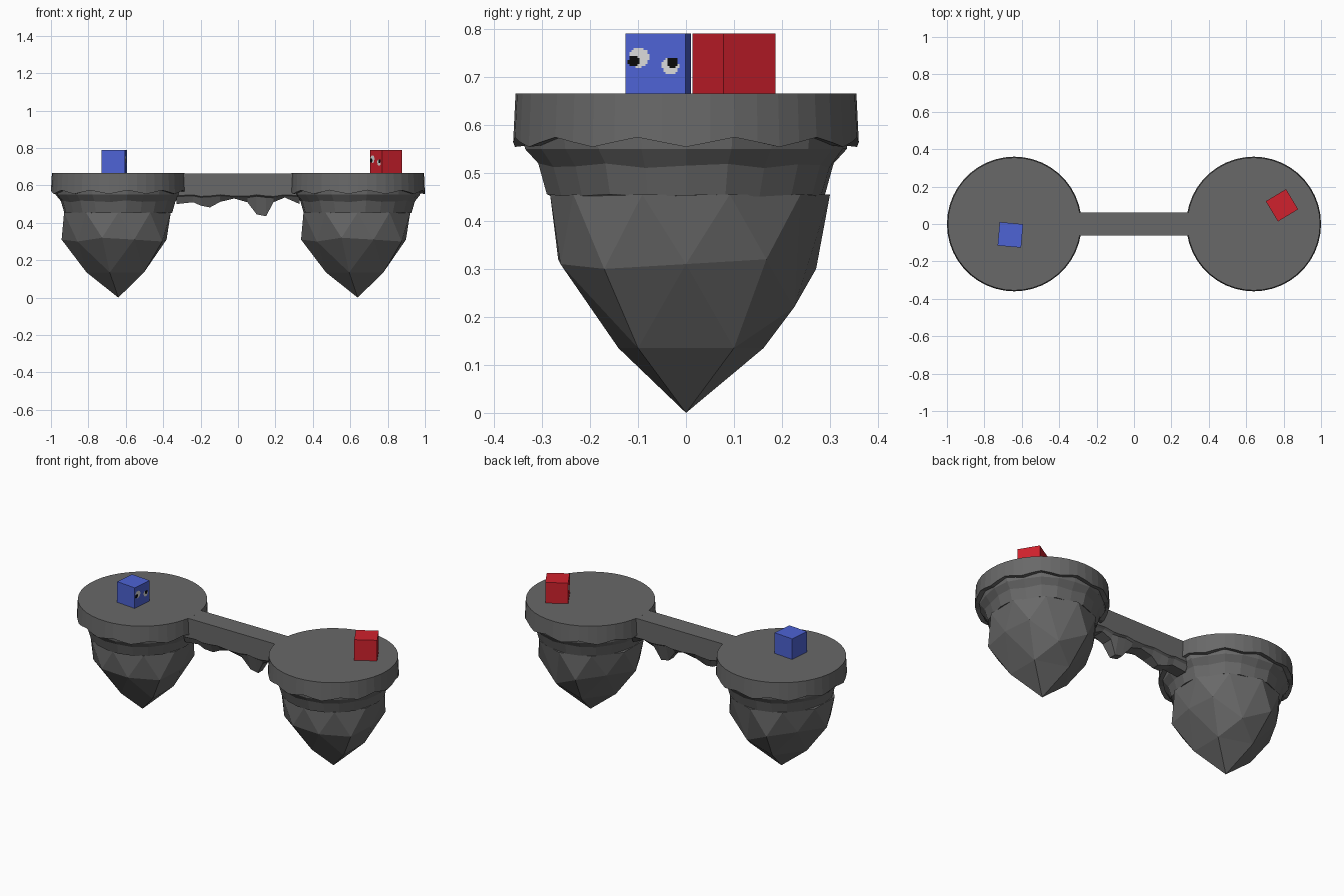
import bpy, bmesh, math
from mathutils import Vector

if "Cube" in bpy.data.objects:
    bpy.data.objects.remove(bpy.data.objects["Cube"])


def material(name, rgb):
    m = bpy.data.materials.new(name)
    m.diffuse_color = (*rgb, 1)
    m.use_nodes = True
    m.node_tree.nodes["Principled BSDF"].inputs["Base Color"].default_value = m.diffuse_color
    return m


STONE = material("stone grey", (0.14, 0.14, 0.14))
BLUE = material("blue", (0.075, 0.125, 0.66))
RED = material("red", (0.63, 0.015, 0.026))
WHITE = material("eye white", (0.7, 0.7, 0.7))
BLACK = material("pupil black", (0.003, 0.003, 0.003))


def finish(bm, name, mats, loc=(0, 0, 0), rot=0):
    bmesh.ops.recalc_face_normals(bm, faces=bm.faces)
    me = bpy.data.meshes.new(name)
    bm.to_mesh(me)
    bm.free()
    ob = bpy.data.objects.new(name, me)
    for m in mats:
        me.materials.append(m)
    ob.location = loc
    ob.rotation_euler.z = rot
    bpy.context.collection.objects.link(ob)
    return ob


def polar(r, deg, z):
    a = math.radians(deg)
    return Vector((r * math.cos(a), r * math.sin(a), z))


def lofted(name, rings, loc):
    """Closed solid through rings that have the same number of points."""
    bm = bmesh.new()
    vs = [[bm.verts.new(p) for p in ring] for ring in rings]
    n = len(vs[0])
    for lo, hi in zip(vs, vs[1:]):
        for i in range(n):
            j = (i + 1) % n
            bm.faces.new((lo[i], lo[j], hi[j], hi[i]))
    bm.faces.new(vs[0])
    bm.faces.new(vs[-1])
    return finish(bm, name, [STONE], loc)


def wave(deg):
    return 0.564 - 0.010 * math.cos(math.radians(11 * deg))


def platform_top(loc):
    # round slab with a scalloped lower edge
    a = [360 * i / 44 for i in range(44)]
    lofted("platform_top", [
        [polar(0.355, d, 0.665) for d in a],
        [polar(0.360, d, wave(d)) for d in a],
        [polar(0.325, d, wave(d) + 0.004) for d in a],
        [polar(0.25, d, 0.59) for d in a]], loc)


def collar(loc):
    # tapered band under the slab
    a = [360 * i / 22 for i in range(22)]
    w = [0.005 * math.sin(i * 2.3) for i in range(22)]
    lofted("rock_collar", [
        [polar(0.337 + e, d, 0.575) for d, e in zip(a, w)],
        [polar(0.334 + e, d, 0.55) for d, e in zip(a, w)],
        [polar(0.306 + e, d, 0.515 + e) for d, e in zip(a, w)],
        [polar(0.288 + e, d, 0.453 + e / 2) for d, e in zip(a, w)]], loc)


def hanging_rock(loc):
    # faceted point: tip, ring of 5, ring of 10, ring of 10
    ra = [0.17, 0.17, 0.17, 0.148, 0.17]
    rb = [0.258, 0.285, 0.237, 0.285, 0.27, 0.303, 0.27, 0.28, 0.275, 0.29]
    zb = [0.31, 0.32, 0.22, 0.30, 0.32, 0.31, 0.30, 0.32, 0.31, 0.30]
    rc = [0.295, 0.295, 0.30, 0.295, 0.305, 0.305, 0.295, 0.283, 0.29, 0.295]
    bm = bmesh.new()
    new = bm.verts.new
    tip = new((0, 0, 0))
    A = [new(polar(ra[k], 36 + 72 * k, 0.135)) for k in range(5)]
    B = [new(polar(rb[j], 36 * j, zb[j])) for j in range(10)]
    C = [new(polar(rc[j], 18 + 36 * j, 0.455)) for j in range(10)]
    for k in range(5):
        a, a2 = A[k], A[(k + 1) % 5]
        b0, b1, b2 = B[2 * k], B[2 * k + 1], B[(2 * k + 2) % 10]
        for f in ((tip, a2, a), (a, b0, b1), (a, b1, b2), (a, b2, a2)):
            bm.faces.new(f)
    for j in range(10):
        bm.faces.new((B[j], C[j - 1], C[j]))
        bm.faces.new((B[j], C[j], B[(j + 1) % 10]))
    bm.faces.new(C)
    finish(bm, "hanging_rock", [STONE], loc)


for x in (-0.64, 0.64):
    platform_top((x, 0, 0))
    collar((x, 0, 0))
    hanging_rock((x, 0, 0))


# bridge deck with ragged stone hanging beneath it
UNDER = [(-0.33, 0.50), (-0.24, 0.51), (-0.20, 0.492), (-0.15, 0.482),
         (-0.095, 0.512), (-0.02, 0.53), (0.05, 0.51), (0.10, 0.445),
         (0.15, 0.435), (0.19, 0.51), (0.25, 0.535), (0.33, 0.50)]
sections = []
for i, (x, z) in enumerate(UNDER):
    edge = 0.545 + 0.005 * math.sin(i * 2)
    half = 0.022 if z < 0.49 else 0.035
    sections.append([Vector(p) for p in (
        (x, -0.062, 0.6648), (x, -0.062, edge), (x, -0.05, edge - 0.008),
        (x, -half, z), (x, half, z),
        (x, 0.05, edge - 0.008), (x, 0.062, edge), (x, 0.062, 0.6648))])
lofted("bridge", sections, (0, 0, 0))


# each eye: centre y, z, radius, then pupil centre y, z (on the cube's +x face)
EYES = [(-0.035, 0.014, 0.021, -0.046, 0.006),
        (0.031, -0.004, 0.0175, 0.036, 0.003)]


def eye_index(y, z):
    for ey, ez, r, py, pz in EYES:
        if math.hypot(y - py, z - pz) < 0.0115:
            return 2
        if math.hypot(y - ey, z - ez) < r:
            return 1
    return 0


def cube_figure(name, mat, loc, deg, size=0.126, n=30):
    # cube whose front face is a pixel grid carrying the eyes
    h = size / 2
    bm = bmesh.new()
    bmesh.ops.create_cube(bm, size=size)
    front = [f for f in bm.faces if f.normal.x > 0.9]
    bmesh.ops.delete(bm, geom=front, context='FACES_ONLY')
    g = [[bm.verts.new((h, -h + size * i / n, -h + size * j / n))
          for j in range(n + 1)] for i in range(n + 1)]
    for i in range(n):
        for j in range(n):
            f = bm.faces.new((g[i][j], g[i + 1][j], g[i + 1][j + 1], g[i][j + 1]))
            c = f.calc_center_median()
            f.material_index = eye_index(c.y, c.z)
    bmesh.ops.remove_doubles(bm, verts=bm.verts, dist=1e-5)
    finish(bm, name, [mat, WHITE, BLACK], loc, math.radians(deg))


cube_figure("blue_cube", BLUE, (-0.661, -0.058, 0.727), -5)
cube_figure("red_cube", RED, (0.791, 0.10, 0.727), 211)
